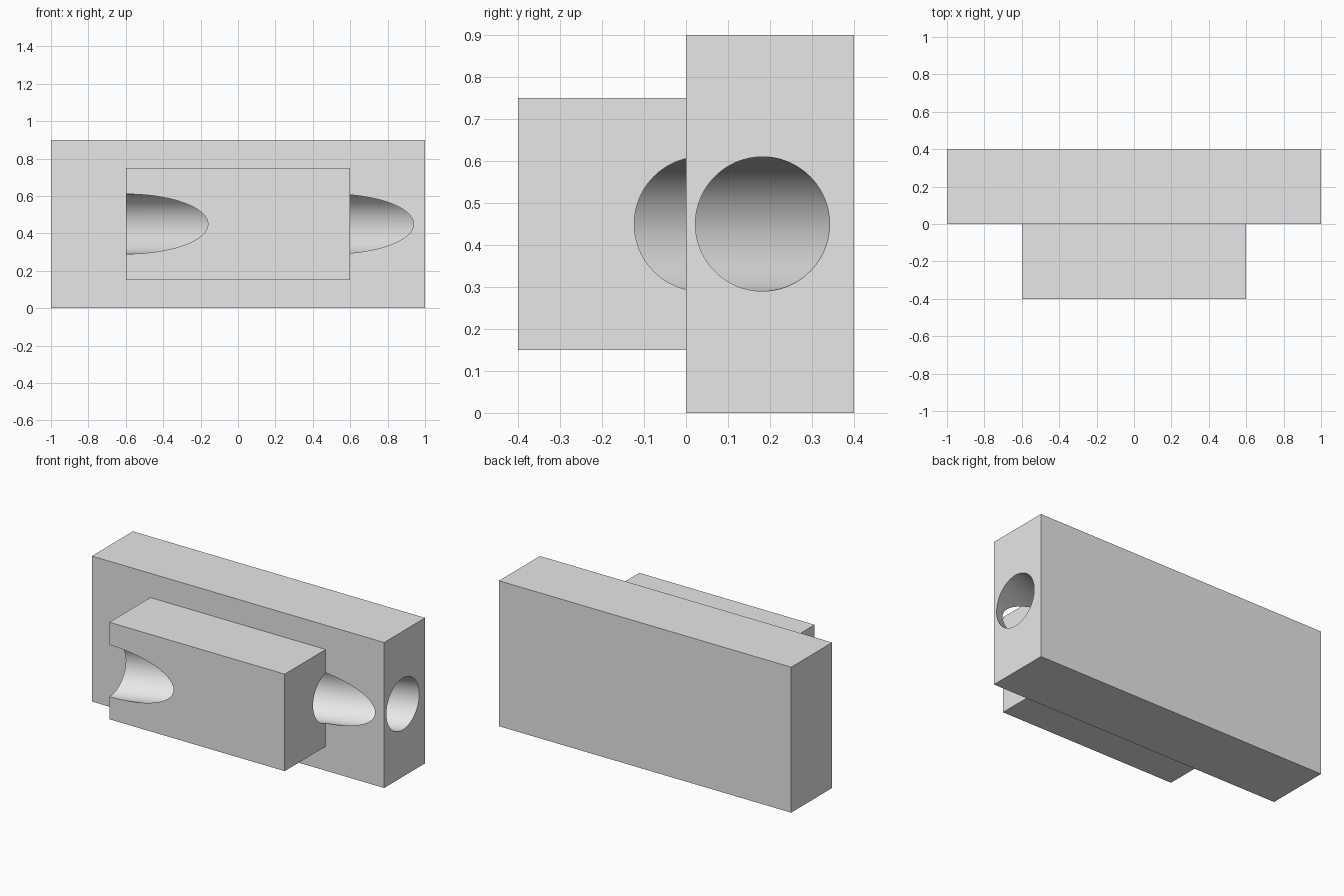
import bpy
import bmesh
import math
from mathutils import Matrix

cube = bpy.data.objects.get("Cube")
if cube:
    bpy.data.objects.remove(cube, do_unlink=True)

grey = bpy.data.materials.new("light_grey")
grey.use_nodes = True
GREY = (0.8, 0.8, 0.8, 1)
grey.diffuse_color = GREY
grey.node_tree.nodes["Principled BSDF"].inputs["Base Color"].default_value = GREY


def add_object(name, bm):
    mesh = bpy.data.meshes.new(name)
    bm.to_mesh(mesh)
    bm.free()
    mesh.materials.append(grey)
    obj = bpy.data.objects.new(name, mesh)
    bpy.context.collection.objects.link(obj)
    return obj


def box(name, low, high):
    bm = bmesh.new()
    bmesh.ops.create_cube(bm, size=1)
    for v in bm.verts:
        for i in range(3):
            v.co[i] = high[i] if v.co[i] > 0 else low[i]
    return add_object(name, bm)


def slanted_bore(name, radius, x_start, x_end, y_at, z):
    """Round in the yz plane, drifting sideways in y along x."""
    bm = bmesh.new()
    bmesh.ops.create_cone(bm, cap_ends=True, segments=96, radius1=radius,
                          radius2=radius, depth=2,
                          matrix=Matrix.Rotation(math.pi / 2, 4, 'Y'))
    for v in bm.verts:
        v.co.x = x_start if v.co.x < 0 else x_end
        v.co.y += y_at(v.co.x)
        v.co.z += z
    return add_object(name, bm)


def combine(target, other, operation):
    other.hide_render = True
    mod = target.modifiers.new(operation.lower(), 'BOOLEAN')
    mod.operation = operation
    mod.solver = 'EXACT'
    mod.object = other
    bpy.context.view_layer.objects.active = target
    bpy.ops.object.modifier_apply(modifier=mod.name)
    bpy.data.objects.remove(other, do_unlink=True)


# Tall back slab joined with the shorter front block
body = box("bored_block", (-1, 0, 0), (1, 0.4, 0.9))
front_block = box("front_block", (-0.6, -0.4, 0.15), (0.6, 0.2, 0.75))
combine(body, front_block, 'UNION')

# Slanted bore from the slab's end to the front block's far corner
slope = math.tan(math.radians(20))
bore = slanted_bore("bore_cutter", 0.16, -0.9, 1.2,
                    lambda x: -0.4 + slope * (x + 0.6), 0.45)
combine(body, bore, 'DIFFERENCE')

# Smooth bore wall, crisp edges
bpy.ops.object.select_all(action='DESELECT')
body.select_set(True)
bpy.context.view_layer.objects.active = body
bpy.ops.object.shade_smooth_by_angle(angle=math.radians(20))
